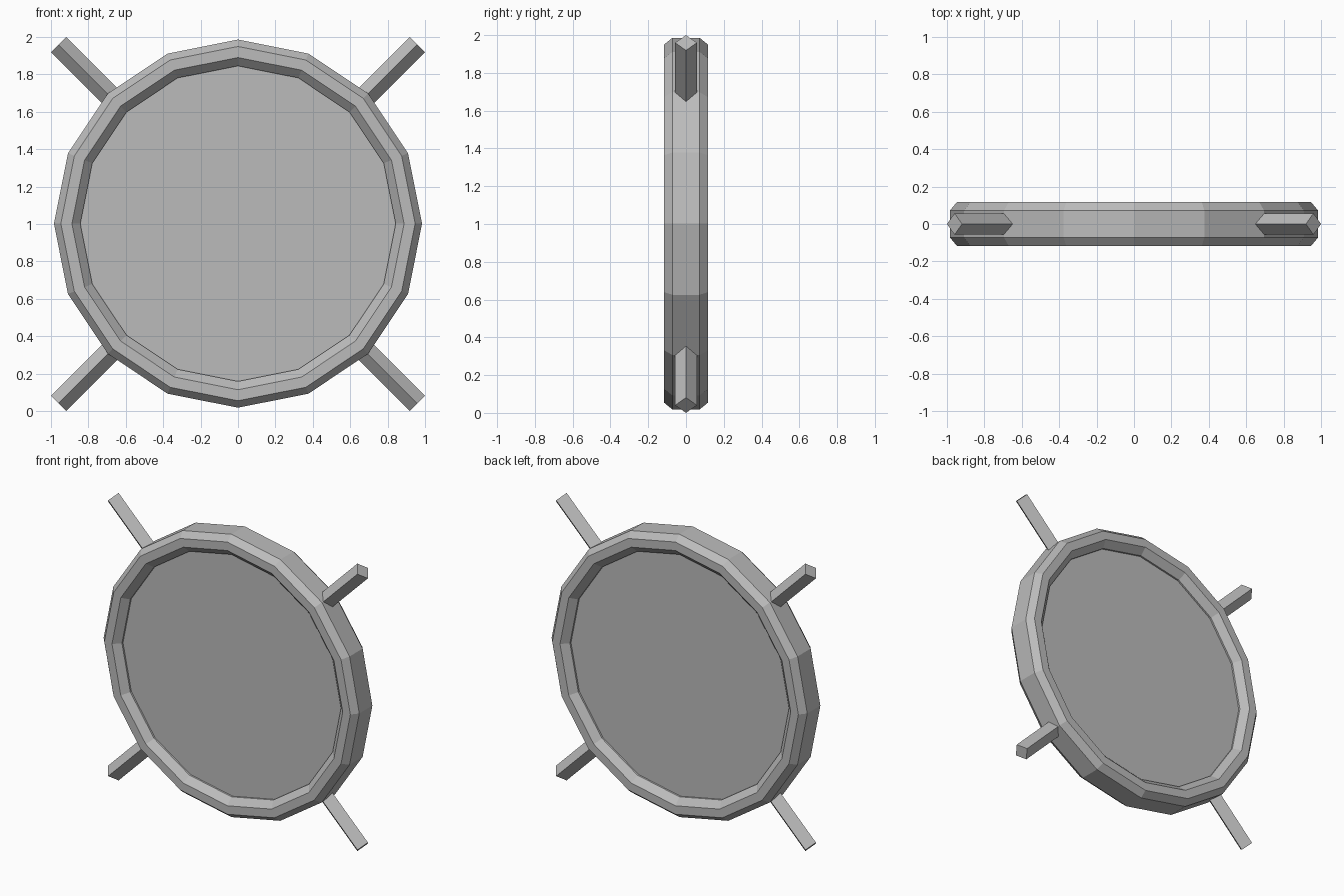
import bpy, bmesh, math
from mathutils import Matrix, Vector

if "Cube" in bpy.data.objects:
    bpy.data.objects.remove(bpy.data.objects["Cube"])

SIDES = 16
CENTRE = Vector((0, 0, 1.002))


def material(name, value):
    m = bpy.data.materials.new(name)
    m.diffuse_color = (value, value, value, 1)
    m.use_nodes = True
    m.node_tree.nodes["Principled BSDF"].inputs["Base Color"].default_value = m.diffuse_color
    return m


grey = material("plain grey", 0.5)


def finish(bm, name, mat):
    bmesh.ops.recalc_face_normals(bm, faces=bm.faces)
    mesh = bpy.data.meshes.new(name)
    bm.to_mesh(mesh)
    bm.free()
    mesh.materials.append(mat)
    obj = bpy.data.objects.new(name, mesh)
    bpy.context.collection.objects.link(obj)
    return obj


# Rim: bevelled rectangular profile (radius, depth) swept around the y axis
profile = [(0.984, -0.072), (0.947, -0.117), (0.888, -0.117), (0.843, -0.072),
           (0.843, 0.072), (0.888, 0.117), (0.947, 0.117), (0.984, 0.072)]
bm = bmesh.new()
loops = []
for i in range(SIDES):
    a = 2 * math.pi * i / SIDES
    loops.append([bm.verts.new(CENTRE + Vector((r * math.cos(a), y, r * math.sin(a))))
                  for r, y in profile])
n = len(profile)
for i in range(SIDES):
    p, q = loops[i], loops[(i + 1) % SIDES]
    for j in range(n):
        k = (j + 1) % n
        bm.faces.new((p[j], q[j], q[k], p[k]))
finish(bm, "rim", grey)

# Panel: slightly recessed disc filling the rim
bm = bmesh.new()
bmesh.ops.create_cone(bm, cap_ends=True, segments=SIDES, radius1=0.85, radius2=0.85, depth=0.12,
                      matrix=Matrix.Translation(CENTRE) @ Matrix.Rotation(math.pi / 2, 4, 'X'))
finish(bm, "panel", grey)

# Pegs: four diagonal square bars standing on edge
SIDE, INNER, OUTER = 0.081, 0.965, 1.357
for i, name in enumerate(("upper_right", "upper_left", "lower_left", "lower_right")):
    bm = bmesh.new()
    bmesh.ops.create_cube(bm, size=1)
    turn = Matrix.Rotation(-math.pi / 4 - i * math.pi / 2, 4, 'Y')
    place = (Matrix.Translation(CENTRE - Vector((0, 0, 0.002))) @ turn
             @ Matrix.Translation(((INNER + OUTER) / 2, 0, 0))
             @ Matrix.Rotation(math.pi / 4, 4, 'X')
             @ Matrix.Diagonal((OUTER - INNER, SIDE, SIDE, 1)))
    bm.transform(place)
    finish(bm, name + "_peg", grey)
